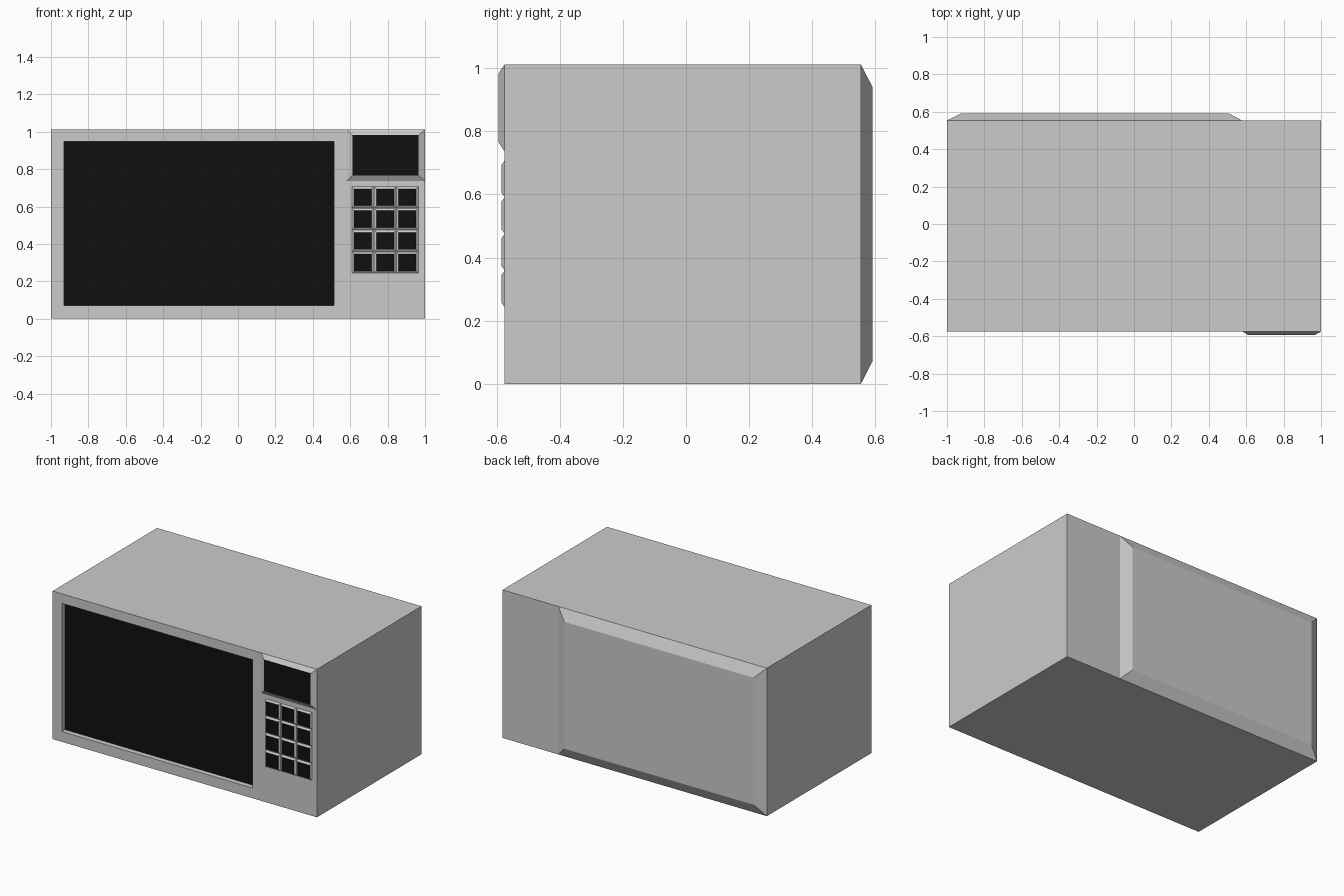
import bpy, bmesh

if "Cube" in bpy.data.objects:
    bpy.data.objects.remove(bpy.data.objects["Cube"])

FRONT, BACK, TOP = -0.575, 0.554, 1.012


def material(name, rgb):
    m = bpy.data.materials.new(name)
    m.diffuse_color = (*rgb, 1)
    m.use_nodes = True
    m.node_tree.nodes["Principled BSDF"].inputs["Base Color"].default_value = m.diffuse_color
    return m


grey = material("grey_casing", (0.8, 0.8, 0.8))
black = material("black_glass", (0.005, 0.005, 0.005))


def finish(bm, name):
    bmesh.ops.recalc_face_normals(bm, faces=bm.faces)
    mesh = bpy.data.meshes.new(name)
    bm.to_mesh(mesh)
    bm.free()
    mesh.materials.append(grey)
    mesh.materials.append(black)
    obj = bpy.data.objects.new(name, mesh)
    bpy.context.collection.objects.link(obj)
    return obj


def ring(bm, rect, y):
    x0, x1, z0, z1 = rect
    return [bm.verts.new(p) for p in
            ((x0, y, z0), (x1, y, z0), (x1, y, z1), (x0, y, z1))]


def loft(name, sections, cap_start=True, dark_end=False):
    """Join rectangles (x0, x1, z0, z1) at successive y depths."""
    bm = bmesh.new()
    rings = [ring(bm, rect, y) for rect, y in sections]
    for a, b in zip(rings, rings[1:]):
        for i in range(4):
            j = (i + 1) % 4
            bm.faces.new((a[i], a[j], b[j], b[i]))
    if cap_start:
        bm.faces.new(rings[0])
    end = bm.faces.new(rings[-1])
    end.material_index = int(dark_end)
    return finish(bm, name)


# Casing: box whose front face folds inward to the recessed door window
shell = (-1, 1, 0, TOP)
window = (-0.93, 0.512, 0.07, 0.947)
loft("casing_with_door_window",
     [(shell, BACK), (shell, FRONT), (window, FRONT), (window, FRONT + 0.035)],
     dark_end=True)

# Raised panel with sloping sides on the back
loft("back_panel",
     [((-1, 0.577, 0, TOP), BACK), ((-0.925, 0.507, 0.072, 0.94), 0.591)])

# Raised display in the upper right corner
loft("display",
     [((0.58, 1, 0.736, TOP), FRONT), ((0.611, 0.966, 0.766, 0.983), -0.594)],
     dark_end=True)

# Keypad: four rows of three bevelled buttons
W, H, RIM = 0.117, 0.114, 0.012
for row in range(4):
    for col in range(3):
        x, z = 0.609 + col * 0.119, 0.244 + row * 0.1162
        loft(f"button_{row + 1}_{col + 1}",
             [((x, x + W, z, z + H), FRONT),
              ((x + RIM, x + W - RIM, z + RIM, z + H - RIM), -0.584)],
             dark_end=True)
